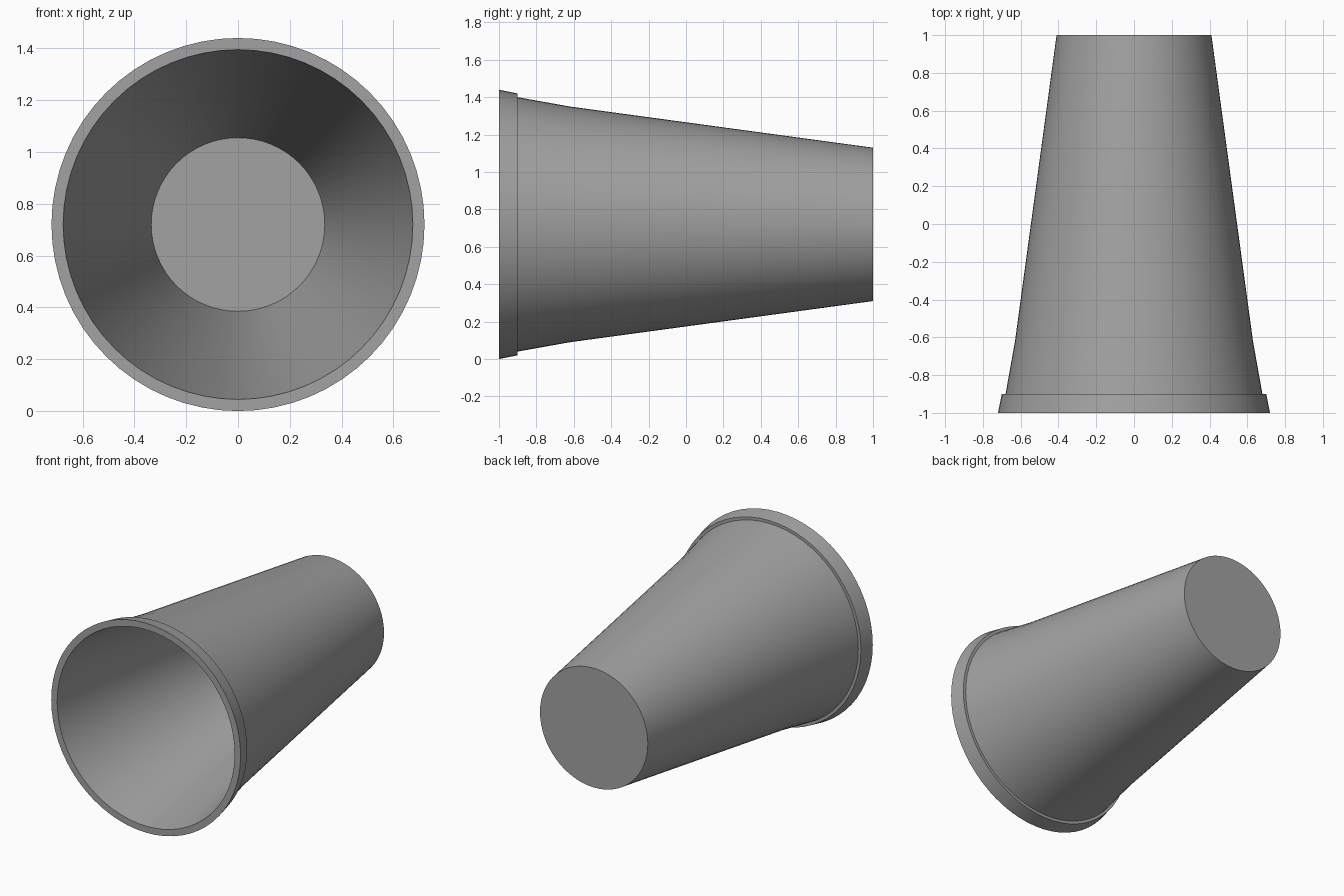
import bpy, bmesh, math

cube = bpy.data.objects.get("Cube")
if cube:
    bpy.data.objects.remove(cube, do_unlink=True)

SIDES = 64
AXIS_Z = 0.72

# Plain grey material
grey = bpy.data.materials.new("grey")
grey.use_nodes = True
colour = (0.36, 0.36, 0.36, 1)
grey.diffuse_color = colour
grey.node_tree.nodes["Principled BSDF"].inputs["Base Color"].default_value = colour

# Closed cup section as (radius, y): inner floor, inner wall, lip, body, base
profile = [(0.335, 0.9), (0.675, -1), (0.72, -1), (0.70, -0.9),
           (0.68, -0.9), (0.63, -0.62), (0.41, 1)]


def lathe(name, section, material):
    """Revolve a section about the y axis and cap both ends."""
    bm = bmesh.new()
    rings = []
    for radius, y in section:
        angles = [math.tau * i / SIDES for i in range(SIDES)]
        rings.append([bm.verts.new((radius * math.sin(a), y,
                                    AXIS_Z + radius * math.cos(a))) for a in angles])
    for a, b in zip(rings, rings[1:]):
        for i in range(SIDES):
            j = (i + 1) % SIDES
            bm.faces.new((a[i], a[j], b[j], b[i]))
    bm.faces.new(rings[0])
    bm.faces.new(rings[-1])
    bmesh.ops.recalc_face_normals(bm, faces=bm.faces)
    mesh = bpy.data.meshes.new(name)
    bm.to_mesh(mesh)
    bm.free()
    mesh.materials.append(material)
    obj = bpy.data.objects.new(name, mesh)
    bpy.context.collection.objects.link(obj)
    return obj


# Tapered cup lying on its side, open to the front
cup = lathe("cup", profile, grey)
bpy.ops.object.select_all(action="DESELECT")
cup.select_set(True)
bpy.context.view_layer.objects.active = cup
bpy.ops.object.shade_smooth_by_angle(angle=math.radians(30))
